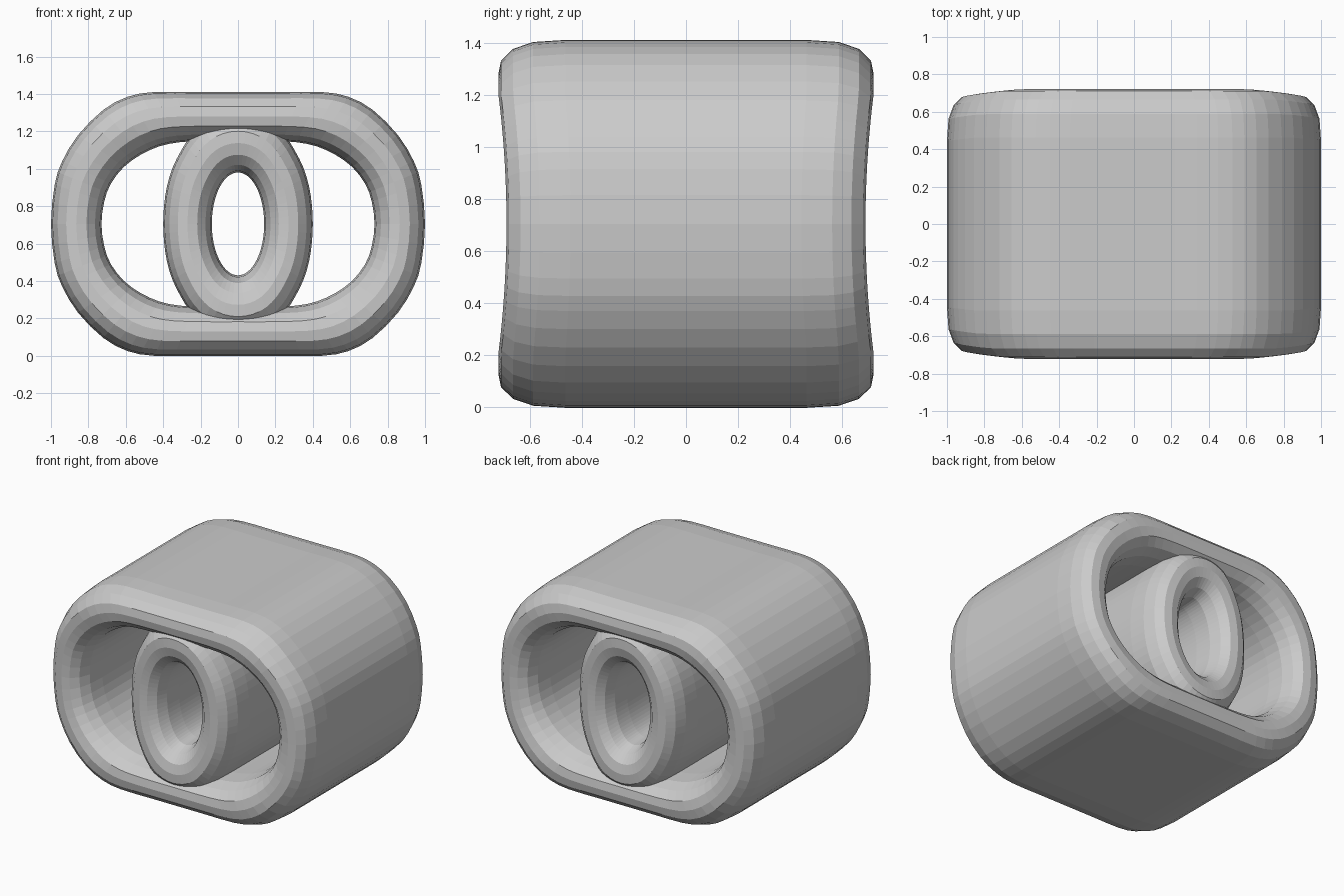
import bpy, bmesh, math
from mathutils import Vector

MID = 0.705      # height of the centre line
STEPS = 2        # smooth samples between control points

if "Cube" in bpy.data.objects:
    bpy.data.objects.remove(bpy.data.objects["Cube"], do_unlink=True)

grey = bpy.data.materials.new("light grey")
grey.use_nodes = True
grey.diffuse_color = (0.6, 0.6, 0.6, 1)
grey.node_tree.nodes["Principled BSDF"].inputs["Base Color"].default_value = (0.6, 0.6, 0.6, 1)


def smooth_loop(quarter):
    """Mirror a quarter outline (side to top) into a closed, smoothed loop."""
    q = [Vector(p) for p in quarter]
    half = q + [Vector((-p.x, p.y)) for p in reversed(q[:-1])]
    pts = half + [Vector((p.x, -p.y)) for p in reversed(half[1:-1])]
    n, out = len(pts), []
    for i in range(n):
        a, b, c, d = (pts[(i + k) % n] for k in (-1, 0, 1, 2))
        for s in range(STEPS):
            t = s / STEPS
            out.append(0.5 * (2 * b + (c - a) * t + (2 * a - 5 * b + 4 * c - d) * t ** 2
                              + (3 * b - a - 3 * c + d) * t ** 3))
    return out


# Rounded wall section: fraction across the wall (inner to outer), depth
rim = [(0, 0.45), (0.03, 0.57), (0.13, 0.645), (0.3, 0.69), (0.5, 0.7),
       (0.7, 0.69), (0.87, 0.645), (0.97, 0.57), (1, 0.45)]
section = rim + [(t, -y) for t, y in reversed(rim)]


def tube(name, outer, inner):
    """Sweep the rounded wall section around between two outlines."""
    bm = bmesh.new()
    rings = []
    for o, i in zip(smooth_loop(outer), smooth_loop(inner)):
        ring = []
        for t, y in section:
            p = i.lerp(o, t)
            flare = 0.985 + 0.045 * min(1, abs(p.y) / 0.5) ** 2
            ring.append(bm.verts.new((p.x, y * flare, p.y + MID)))
        rings.append(ring)
    m = len(section)
    for k, a in enumerate(rings):
        b = rings[(k + 1) % len(rings)]
        for j in range(m):
            bm.faces.new((a[j], a[(j + 1) % m], b[(j + 1) % m], b[j]))
    bmesh.ops.recalc_face_normals(bm, faces=bm.faces)
    mesh = bpy.data.meshes.new(name)
    bm.to_mesh(mesh)
    bm.free()
    mesh.materials.append(grey)
    obj = bpy.data.objects.new(name, mesh)
    bpy.context.collection.objects.link(obj)
    return obj


# Wide outer shell
shell = tube("outer_shell",
             [(1, 0), (0.98, 0.21), (0.94, 0.335), (0.855, 0.475), (0.72, 0.61),
              (0.59, 0.68), (0.45, 0.705), (0.22, 0.705), (0, 0.705)],
             [(0.73, 0), (0.715, 0.12), (0.68, 0.215), (0.61, 0.305), (0.52, 0.37),
              (0.42, 0.415), (0.31, 0.437), (0.16, 0.445), (0, 0.445)])

# Narrow oval tube in the middle
angles = [math.radians(90 * k / 8) for k in range(9)]
core = tube("oval_core",
            [(0.4, 0), (0.395, 0.1), (0.38, 0.2), (0.35, 0.3), (0.305, 0.39),
             (0.26, 0.46), (0.19, 0.53), (0.1, 0.575), (0, 0.59)],
            [(0.14 * math.cos(a), 0.275 * math.sin(a)) for a in angles])

# Fuse the core into the shell
union = shell.modifiers.new("fuse_core", "BOOLEAN")
union.operation = "UNION"
union.solver = "EXACT"
union.object = core
core.hide_render = True
core.hide_set(True)
bpy.context.view_layer.objects.active = shell
bpy.ops.object.modifier_apply(modifier=union.name)
bpy.data.objects.remove(core, do_unlink=True)
shell.name = "three_hole_block"
